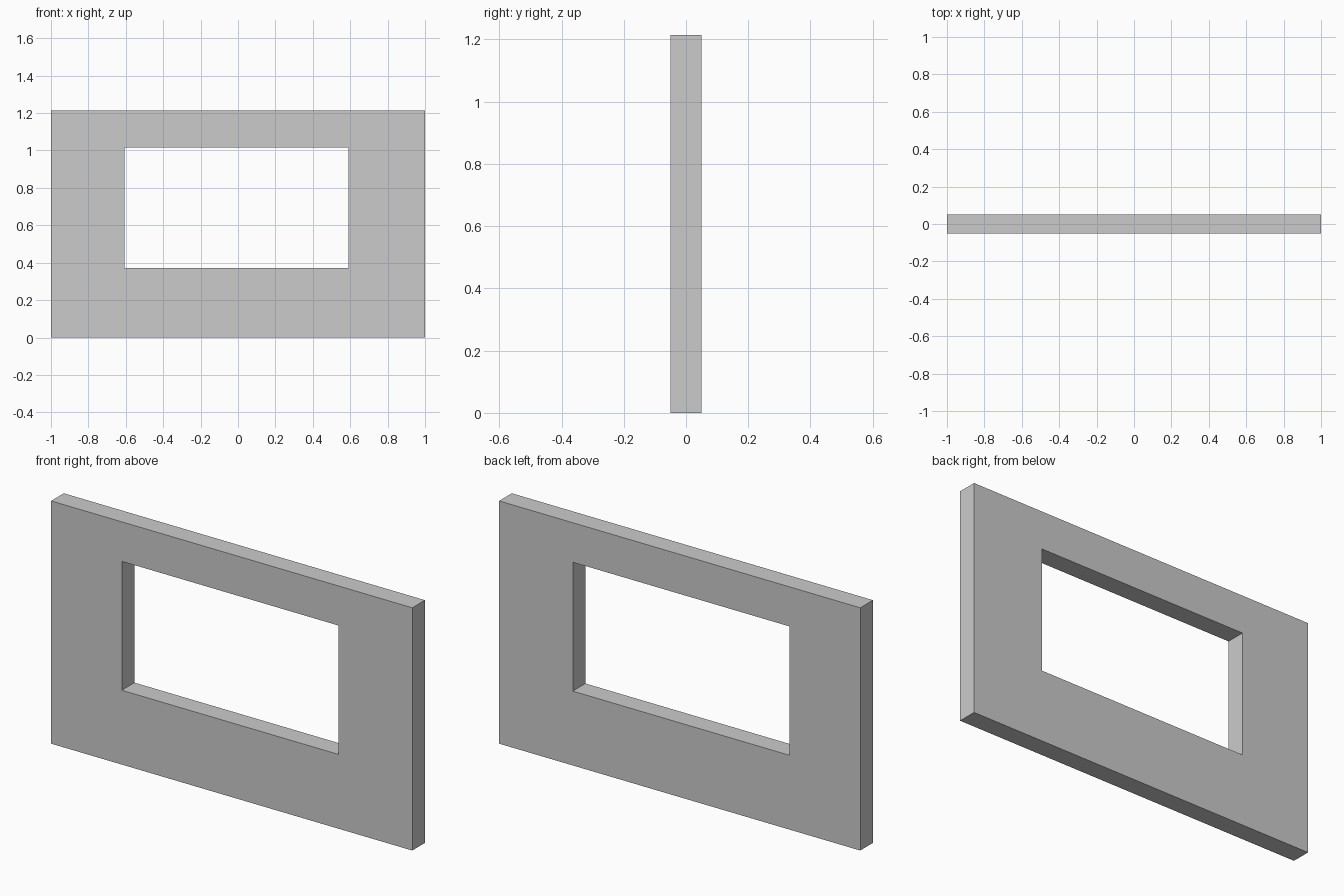
import bpy, bmesh

if "Cube" in bpy.data.objects:
    bpy.data.objects.remove(bpy.data.objects["Cube"])

HALF_DEPTH = 0.05


def rectangle(x0, x1, z0, z1):
    return [(x0, z0), (x1, z0), (x1, z1), (x0, z1)]


outer = rectangle(-1.0, 1.0, 0.0, 1.215)
opening = rectangle(-0.608, 0.592, 0.372, 1.017)

bm = bmesh.new()

# Front face: four quads bridging the wall outline and the window opening
outer_verts = [bm.verts.new((x, -HALF_DEPTH, z)) for x, z in outer]
inner_verts = [bm.verts.new((x, -HALF_DEPTH, z)) for x, z in opening]
front = []
for i in range(4):
    j = (i + 1) % 4
    front.append(bm.faces.new((outer_verts[i], outer_verts[j], inner_verts[j], inner_verts[i])))

# Thickness: extrude to the back, keeping the front face
result = bmesh.ops.extrude_face_region(bm, geom=front, use_keep_orig=True)
back = [v for v in result["geom"] if isinstance(v, bmesh.types.BMVert)]
bmesh.ops.translate(bm, verts=back, vec=(0, 2 * HALF_DEPTH, 0))
bmesh.ops.recalc_face_normals(bm, faces=bm.faces[:])

mesh = bpy.data.meshes.new("window_wall")
bm.to_mesh(mesh)
bm.free()
wall = bpy.data.objects.new("window_wall", mesh)
bpy.context.collection.objects.link(wall)
